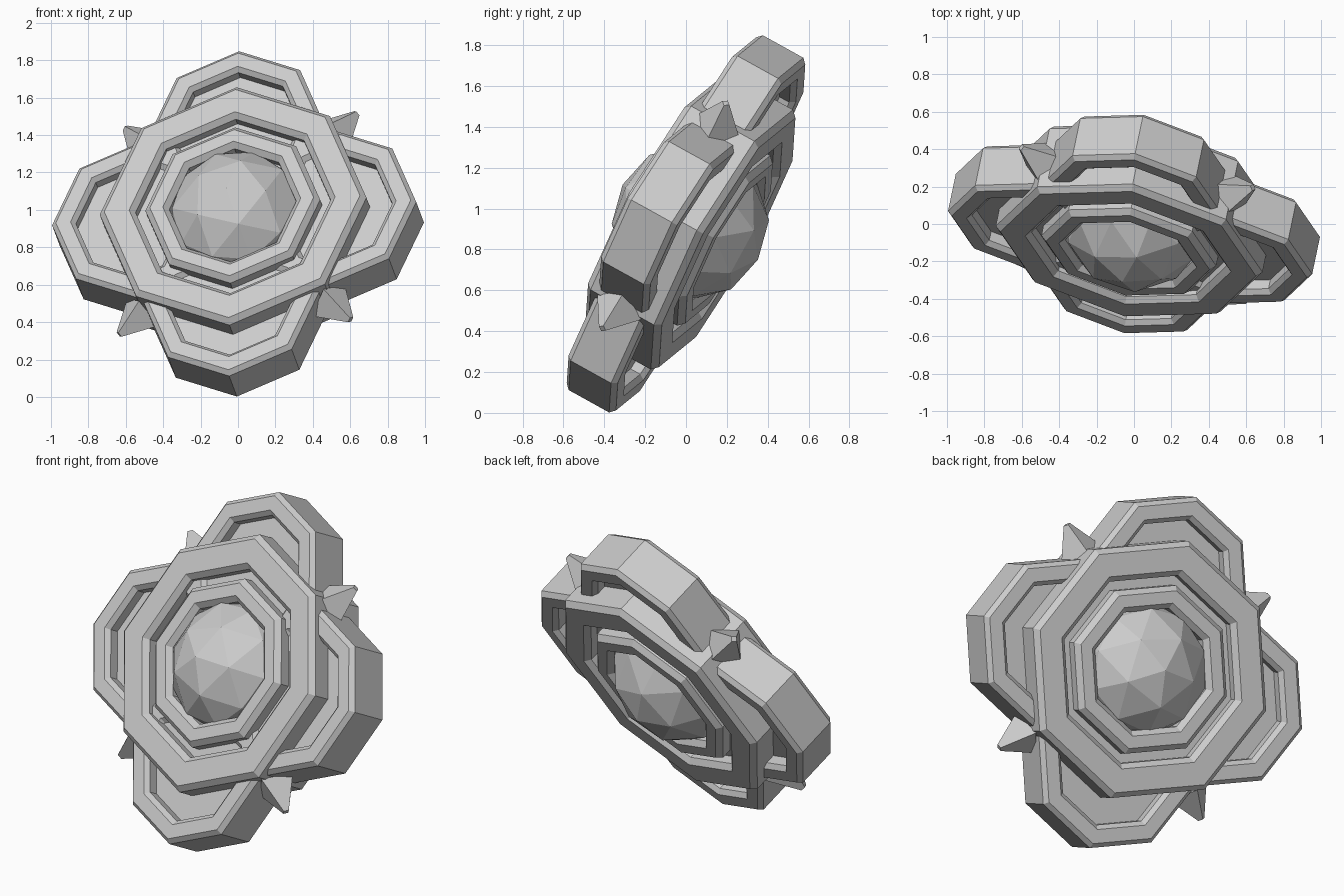
import bpy, bmesh, math
from mathutils import Matrix, Vector

if "Cube" in bpy.data.objects:
    bpy.data.objects.remove(bpy.data.objects["Cube"])

# Tilted frame of the ornament: local x = side, y = up, z = facing axis
side = Vector((0.983, -0.170, 0.063)).normalized()
face = side.cross(Vector((0.028, 0.480, 0.877))).normalized()
up = face.cross(side)
FRAME = Matrix((side, up, face)).transposed().to_4x4()
FRAME.translation = (0, 0, 0.925)
HUB = Matrix.Translation((0.003, 0.018, -0.015))  # centre of hub, bezel and gem


def add_object(name, bm, local=Matrix()):
    bmesh.ops.recalc_face_normals(bm, faces=bm.faces)
    mesh = bpy.data.meshes.new(name)
    bm.to_mesh(mesh)
    bm.free()
    ob = bpy.data.objects.new(name, mesh)
    bpy.context.collection.objects.link(ob)
    ob.matrix_world = FRAME @ local
    return ob


def lathe(bm, profile, sides=8):
    """Turn a closed (radius, height) profile around z into a faceted ring."""
    loops = []
    for i in range(sides):
        a = 2 * math.pi * i / sides
        loops.append([bm.verts.new((r * math.cos(a), r * math.sin(a), h)) for r, h in profile])
    n = len(profile)
    for i in range(sides):
        p, q = loops[i], loops[(i + 1) % sides]
        for j in range(n):
            k = (j + 1) % n
            bm.faces.new((p[j], q[j], q[k], p[k]))


def ring(bm, outer, inner, half, bevel):
    o, i, h, b = outer, inner, half, bevel
    lathe(bm, [(o, -h + b), (o, h - b), (o - b, h), (i + b, h),
               (i, h - b), (i, -h + b), (i + b, -h), (o - b, -h)])


def prism(bm, radius, half, sides=8):
    """Flat plate with corners lined up with the rings."""
    v = [[bm.verts.new((radius * math.cos(2 * math.pi * i / sides),
                        radius * math.sin(2 * math.pi * i / sides), h))
          for i in range(sides)] for h in (-half, half)]
    bm.faces.new(v[0])
    bm.faces.new(v[1])
    for i in range(sides):
        k = (i + 1) % sides
        bm.faces.new((v[0][i], v[0][k], v[1][k], v[1][i]))


# Thick outer hub ring and gem bezel
for name, outer, inner, half in (("hub_ring", 0.725, 0.53, 0.21), ("gem_bezel", 0.475, 0.345, 0.22)):
    bm = bmesh.new()
    ring(bm, outer, inner, half, 0.03)
    add_object(name, bm, HUB)

# Core plate behind the gem, filling the gap between hub and bezel
bm = bmesh.new()
prism(bm, 0.54, 0.13)
add_object("core_plate", bm, HUB)

# Faceted gem
bm = bmesh.new()
bmesh.ops.create_icosphere(bm, subdivisions=2, radius=0.385)
add_object("gem", bm, HUB)

# Four petals: octagonal frame with a recessed panel
for i in range(4):
    place = Matrix.Rotation(i * math.pi / 2, 4, 'Z') @ Matrix.Translation((0.515, 0, 0))
    bm = bmesh.new()
    ring(bm, 0.475, 0.345, 0.14, 0.025)
    add_object("petal_frame", bm, place)
    bm = bmesh.new()
    prism(bm, 0.355, 0.06)
    add_object("petal_panel", bm, place)

# Pointed studs between the petals
for i in range(4):
    place = (Matrix.Rotation(math.pi / 4 + i * math.pi / 2, 4, 'Z')
             @ Matrix.Translation((0.80, 0, 0)) @ Matrix.Rotation(math.pi / 2, 4, 'Y'))
    bm = bmesh.new()
    bmesh.ops.create_cone(bm, cap_ends=True, segments=4, radius1=0.125, radius2=0.02, depth=0.18)
    add_object("stud", bm, place)
